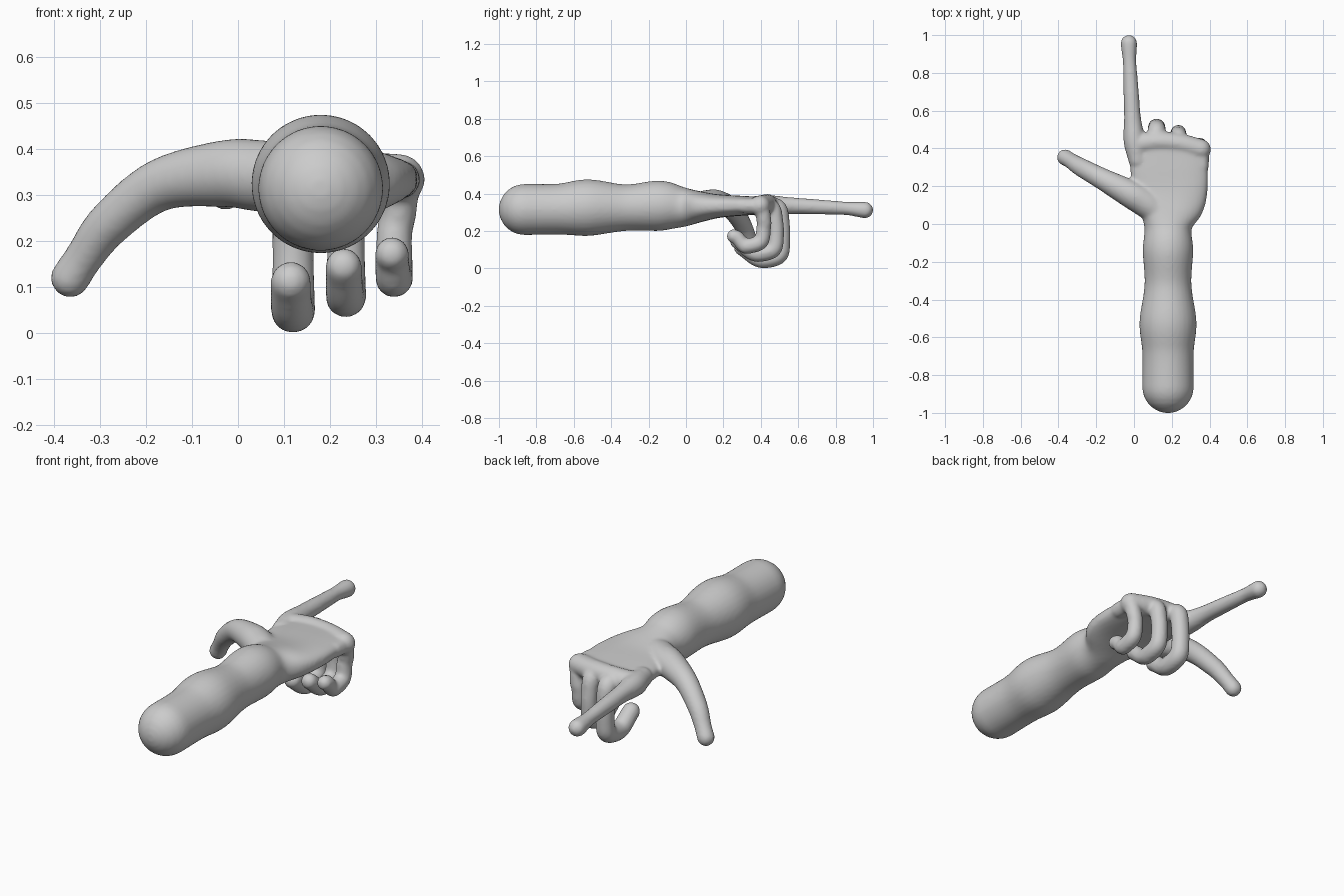
import bpy, bmesh, math
from mathutils import Vector, Quaternion

if "Cube" in bpy.data.objects:
    bpy.data.objects.remove(bpy.data.objects["Cube"])

SIDES = 32
STEPS = 8
bm = bmesh.new()


def spline(p0, p1, p2, p3, t):
    return 0.5 * (2 * p1 + (p2 - p0) * t + (2 * p0 - 5 * p1 + 4 * p2 - p3) * t * t
                  + (3 * p1 - p0 - 3 * p2 + p3) * t ** 3)


def limb(points):
    """Round-ended tube through (x, y, z, radius[, vertical radius])."""
    keys = [Vector((*p, p[3])) if len(p) == 4 else Vector(p) for p in points]
    keys = [2 * keys[0] - keys[1]] + keys + [2 * keys[-1] - keys[-2]]
    keys[0][3:] = keys[1][3:]
    keys[-1][3:] = keys[-2][3:]
    path = []
    for i in range(1, len(keys) - 2):
        path += [spline(*keys[i - 1:i + 3], s / STEPS) for s in range(STEPS)]
    path.append(keys[-2])
    pos = [Vector(p[:3]) for p in path]
    last, frame = Vector((0, 0, 1)), Quaternion()
    rings = []
    for i, p in enumerate(path):
        tan = (pos[min(i + 1, len(pos) - 1)] - pos[max(i - 1, 0)]).normalized()
        frame = last.rotation_difference(tan) @ frame
        last = tan
        rx, ry = p[3], p[4]
        cap = [math.radians(a) for a in (8, 20, 35, 50, 65, 78)]
        r = min(rx, ry)
        section = [(pos[i], 1)]
        if i == 0:
            section = [(pos[i] - tan * r * math.cos(a), math.sin(a)) for a in cap] + section
        elif i == len(path) - 1:
            section += [(pos[i] + tan * r * math.cos(a), math.sin(a)) for a in reversed(cap)]
        power = max(0.72, 1 - 0.12 * max(0, rx / ry - 1))
        for c, k in section:
            ring = []
            for s in range(SIDES):
                a = 2 * math.pi * s / SIDES
                u, v = math.cos(a), math.sin(a)
                u = math.copysign(abs(u) ** power, u)
                v = math.copysign(abs(v) ** power, v)
                ring.append(bm.verts.new(c + frame @ Vector((u * rx * k, v * ry * k, 0))))
            rings.append(ring)
    for a, b in zip(rings, rings[1:]):
        for s in range(SIDES):
            n = (s + 1) % SIDES
            bm.faces.new((a[s], a[n], b[n], b[s]))
    bm.faces.new(rings[0][::-1])
    bm.faces.new(rings[-1])


# forearm, wrist and flattened palm
limb([(.18, -.865, .315, .136, .136), (.18, -.68, .317, .136, .136),
      (.18, -.52, .325, .151, .151), (.18, -.32, .325, .124, .124),
      (.18, -.14, .335, .134, .134), (.18, -.02, .328, .126, .108),
      (.19, .08, .33, .175, .082), (.195, .18, .333, .195, .062),
      (.185, .30, .335, .205, .053), (.18, .40, .335, .20, .048)])

# knuckle ridge
limb([(.005, .42, .332, .058), (.12, .435, .342, .055),
      (.24, .425, .342, .054), (.352, .395, .335, .055)])

# pointing index finger
limb([(.02, .34, .335, .05), (.002, .44, .335, .057), (-.008, .56, .335, .045),
      (-.014, .68, .330, .041), (-.02, .80, .324, .037),
      (-.024, .87, .320, .036), (-.027, .957, .312, .044)])

# spread thumb
limb([(.12, .07, .335, .075), (.05, .12, .342, .078), (-.03, .165, .347, .073),
      (-.17, .24, .322, .057), (-.28, .30, .238, .049),
      (-.335, .335, .165, .042), (-.365, .353, .12, .043)])

# curled middle, ring and little fingers
for x, y_top, y_low, z_low, tip_y, tip_z, r in (
        (.12, .495, .512, .085, .30, .112, .048),
        (.235, .465, .482, .115, .275, .145, .044),
        (.34, .405, .415, .155, .255, .172, .041)):
    side = .015 if x > .3 else 0
    limb([(x + side, y_top - .10, .335, r),
          (x + side, y_top - .01, .325, r),
          (x + side / 2, y_top + .012, .255, r * .97),
          (x, y_low, z_low + .06, r * .95),
          (x, y_low - .015, z_low - .012, r),
          (x, y_low - .085, z_low - .036, r),
          (x - .003, (y_low + tip_y) / 2 - .03, z_low - .028, r * .95),
          (x - .005, tip_y + .02, (tip_z + z_low) / 2, r * .92),
          (x - .005, tip_y, tip_z, r * .92)])

bmesh.ops.recalc_face_normals(bm, faces=bm.faces)
mesh = bpy.data.meshes.new("pointing_hand")
bm.to_mesh(mesh)
bm.free()
hand = bpy.data.objects.new("pointing_hand", mesh)
bpy.context.collection.objects.link(hand)

# blend the limbs into one skin
remesh = hand.modifiers.new("blend", 'REMESH')
remesh.mode = 'VOXEL'
remesh.voxel_size = .009
remesh.use_smooth_shade = True
smooth = hand.modifiers.new("soften", 'SMOOTH')
smooth.factor = .5
smooth.iterations = 8
